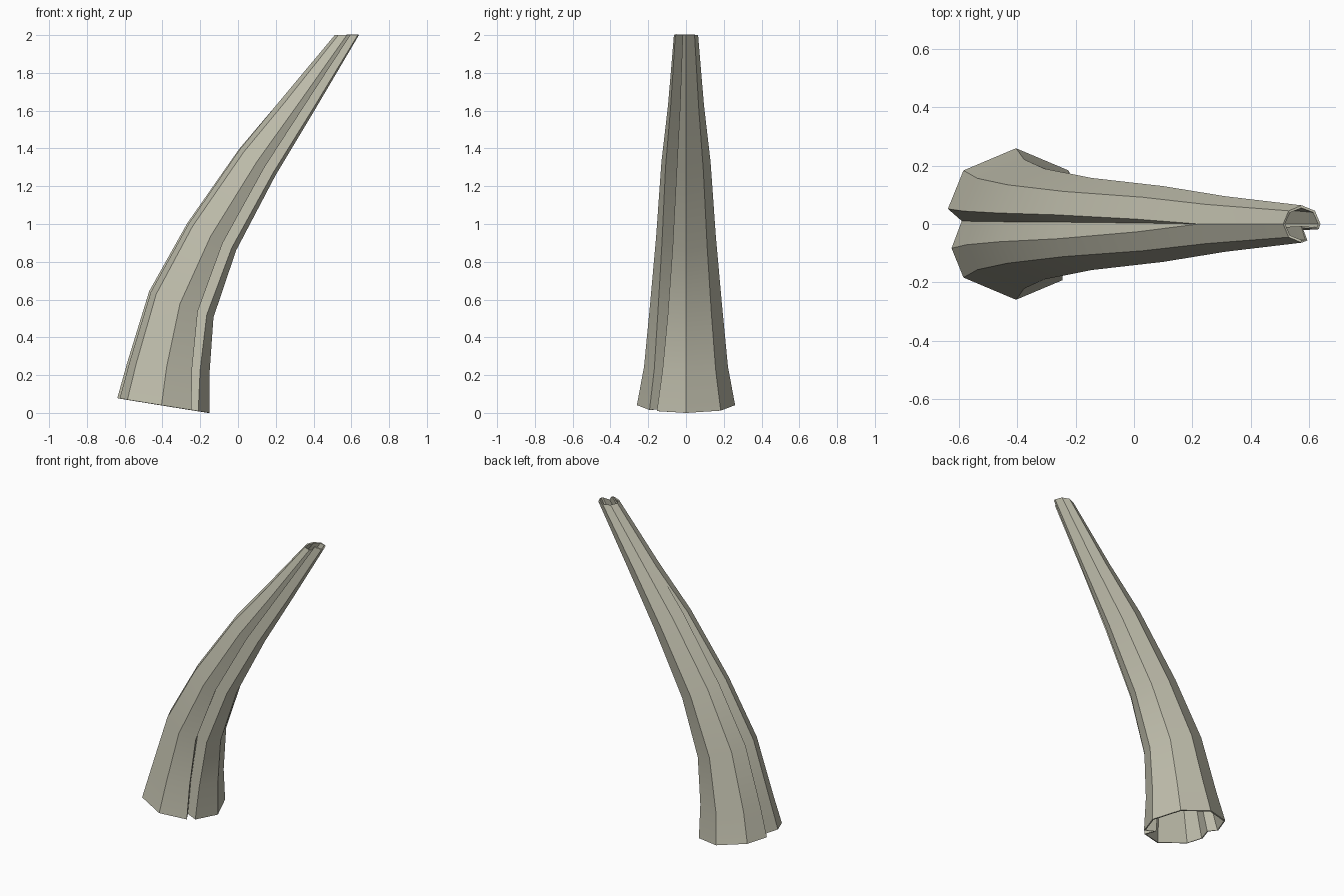
import bpy
from mathutils import Vector

if "Cube" in bpy.data.objects:
    bpy.data.objects.remove(bpy.data.objects["Cube"])

# Rings from base to tip: back x, z; front x, z; half width in y; back fold strength
RINGS = [
    (-0.66, 0.082, -0.15, 0.00, 0.26, 1.0),
    (-0.605, 0.27, -0.15, 0.22, 0.222, 1.0),
    (-0.485, 0.65, -0.13, 0.505, 0.19, 1.0),
    (-0.28, 1.01, -0.01, 0.86, 0.158, 1.0),
    (0.00, 1.40, 0.20, 1.26, 0.130, 0.65),
    (0.22, 1.65, 0.41, 1.61, 0.095, 0.0),
    (0.512, 2.00, 0.64, 2.00, 0.064, 0.0),
]
D = 0.7071


def section(t, fold):
    """Octagon with an inward crease at the back and one at the front side."""
    def lip(v):
        return (-1 + 0.414 * abs(v), v)

    def mix(a, b):
        return (a[0] + (b[0] - a[0]) * t, a[1] + (b[1] - a[1]) * t)
    fold = max(fold, 0.01)
    return [
        (1, 0), (D, D), (0, 1), (-D, D),
        lip(0.2 * fold), (-1 + 0.27 * fold, 0.04 * fold), lip(-0.32 * fold),
        (-D, -D), (0, -1),
        mix((0.63, -0.74), (0.3, -0.88)),
        mix((0.50, -0.52), (0.05, -0.22)),
        mix((0.76, -0.60), (0.9, -0.28)),
    ]


# Hollow curved horn, lofted through the rings
verts, faces = [], []
for bx, bz, fx, fz, r, fold in RINGS:
    back, front = Vector((bx, 0, bz)), Vector((fx, 0, fz))
    mid, half = (back + front) / 2, (front - back) / 2
    for u, v in section(mid.z / 2, fold):
        verts.append(mid + half * u + Vector((0, v * r, 0)))
n = len(verts) // len(RINGS)
for i in range(len(RINGS) - 1):
    for j in range(n):
        k = (j + 1) % n
        faces.append((i * n + j, i * n + k, (i + 1) * n + k, (i + 1) * n + j))

mesh = bpy.data.meshes.new("horn_shell")
mesh.from_pydata([tuple(v) for v in verts], [], faces)
mesh.update()
horn = bpy.data.objects.new("horn_shell", mesh)
bpy.context.collection.objects.link(horn)

mat = bpy.data.materials.new("pale stone beige")
mat.diffuse_color = (0.52, 0.51, 0.41, 1)
mat.use_nodes = True
mat.node_tree.nodes["Principled BSDF"].inputs["Base Color"].default_value = mat.diffuse_color
mesh.materials.append(mat)

# Thin wall, open at both ends
bpy.context.view_layer.objects.active = horn
horn.select_set(True)
wall = horn.modifiers.new("wall", 'SOLIDIFY')
wall.thickness = 0.009
wall.offset = -1
bpy.ops.object.modifier_apply(modifier=wall.name)

# Smooth along the length, sharp along the ridges
bpy.ops.object.shade_smooth_by_angle(angle=0.5)
